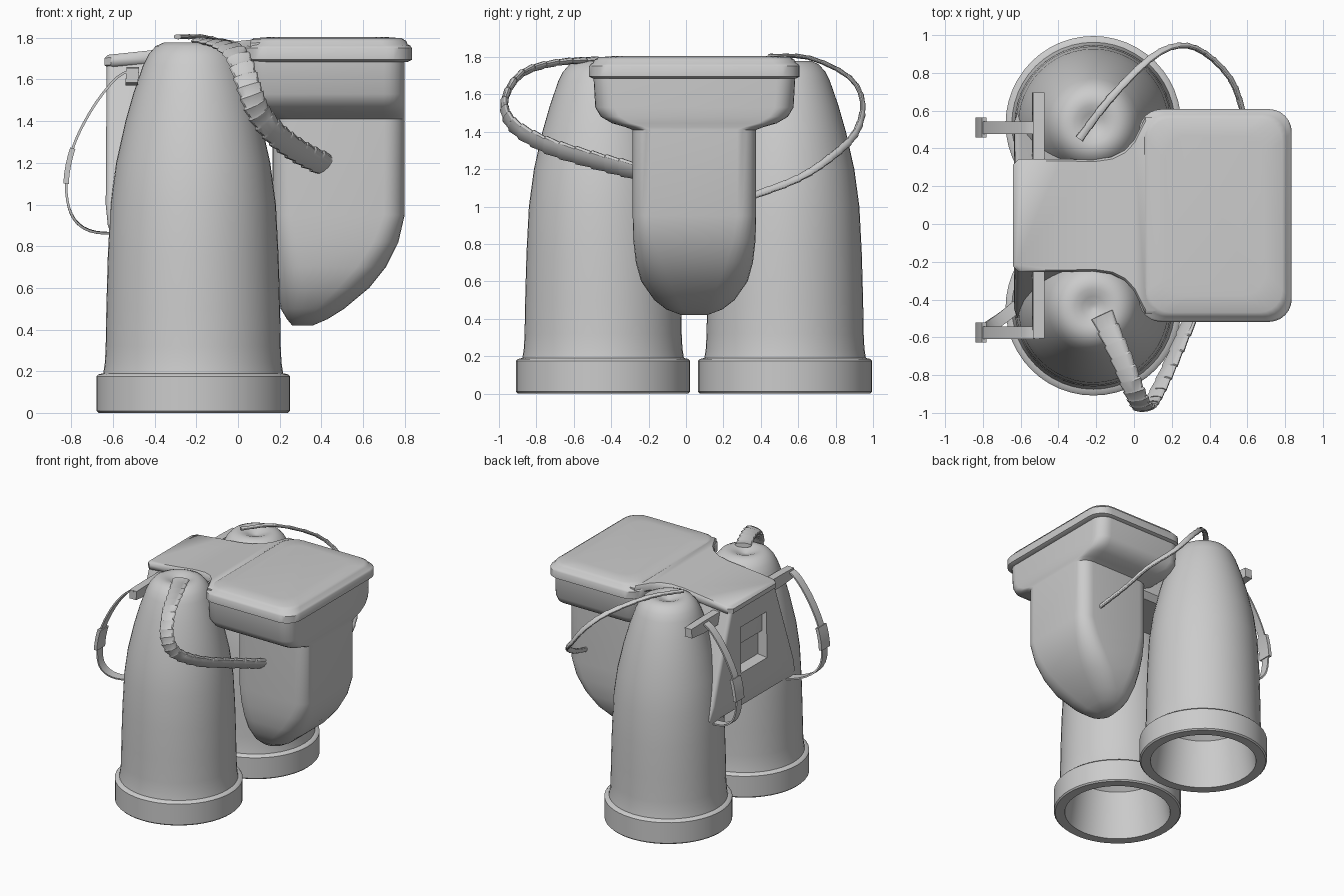
import bpy, bmesh, math
from mathutils import Vector

if "Cube" in bpy.data.objects:
    bpy.data.objects.remove(bpy.data.objects["Cube"])

CY = 0.045  # y of the symmetry plane


def loft(name, loops, angle=35, caps=True):
    """Skin a list of equal-length point loops."""
    bm = bmesh.new()
    rings = [[bm.verts.new(p) for p in l] for l in loops]
    n = len(rings[0])
    for a, b in zip(rings, rings[1:]):
        for i in range(n):
            j = (i + 1) % n
            bm.faces.new((a[i], a[j], b[j], b[i]))
    if caps:
        bm.faces.new(rings[0])
        bm.faces.new(rings[-1])
    bmesh.ops.recalc_face_normals(bm, faces=bm.faces)
    me = bpy.data.meshes.new(name)
    bm.to_mesh(me)
    bm.free()
    ob = bpy.data.objects.new(name, me)
    bpy.context.collection.objects.link(ob)
    smooth(ob, angle)
    return ob


def smooth(ob, angle=35):
    bpy.ops.object.select_all(action='DESELECT')
    ob.select_set(True)
    bpy.context.view_layer.objects.active = ob
    bpy.ops.object.shade_smooth_by_angle(angle=math.radians(angle))


def round_rect(x0, x1, hw, r, z, seg=6):
    """Horizontal rounded rectangle, centred on y = CY."""
    r = min(r, (x1 - x0) / 2 * 0.98, hw * 0.98)
    pts = []
    for k, (cx, cy) in enumerate(((x1 - r, hw - r), (x0 + r, hw - r),
                                  (x0 + r, r - hw), (x1 - r, r - hw))):
        for s in range(seg + 1):
            a = math.pi / 2 * (k + s / seg)
            pts.append((cx + r * math.cos(a), CY + cy + r * math.sin(a), z))
    return pts


def spline(pts, steps):
    """Catmull-Rom through points of any dimension."""
    P = [Vector(p) for p in pts]
    P = [2 * P[0] - P[1]] + P + [2 * P[-1] - P[-2]]
    out = []
    for i in range(1, len(P) - 2):
        a, b, c, d = P[i - 1:i + 3]
        for s in range(steps):
            t = s / steps
            out.append(0.5 * (2 * b + (c - a) * t + (2 * a - 5 * b + 4 * c - d) * t * t
                              + (3 * b - a - 3 * c + d) * t ** 3))
    return out + [P[-2]]


def frame(path, i, wide):
    """Width and thickness directions at one path point."""
    t = (path[min(i + 1, len(path) - 1)] - path[max(i - 1, 0)]).normalized()
    w = (wide - t * wide.dot(t)).normalized()
    return w, t.cross(w)


def ribbon(name, path, width, thick):
    loops = []
    for i, p in enumerate(path):
        w, n = frame(path, i, Vector((0, 1, 0)))
        w, n = w * width / 2, n * thick / 2
        loops.append([p + w + n, p - w + n, p - w - n, p + w - n])
    return loft(name, loops, 30)


def hose(name, pts, w0, w1, width, thick):
    """Flattened ribbed hose, turning from direction w0 to w1."""
    path = spline(pts, 3)
    w0, w1 = Vector(w0), Vector(w1)
    loops = []
    for i, p in enumerate(path):
        k = i / (len(path) - 1)
        w, n = frame(path, i, w0.lerp(w1, min(1, k * 1.4)))
        grow = 0.8 + 0.3 * k
        nxt = path[min(i + 1, len(path) - 1)]
        for f, s in ((0.0, 1.08), (0.9, 0.93)):
            q = p.lerp(nxt, f)
            if i == len(path) - 1 and f:
                continue
            loops.append([q + w * width / 2 * s * math.cos(a) + n * thick / 2 * s * grow * math.sin(a)
                          for a in (math.tau * j / 12 for j in range(12))])
    return loft(name, loops, 30)


# Bell tanks: hollow underneath, dimpled on top
bell = [(0.0, 0.42), (0.28, 0.41), (0.33, 0.36), (0.355, 0.2), (0.375, 0.06), (0.385, 0.0),
        (0.455, 0.0), (0.465, 0.01), (0.465, 0.175), (0.455, 0.185), (0.432, 0.19),
        (0.424, 0.24), (0.42, 0.32), (0.417, 0.5), (0.41, 0.75), (0.397, 1.0),
        (0.37, 1.2), (0.325, 1.4), (0.285, 1.54), (0.24, 1.67), (0.215, 1.72), (0.18, 1.76),
        (0.14, 1.778), (0.1, 1.778), (0.06, 1.762), (0.02, 1.745), (0.0, 1.742)]
for side, cy in (("front", -0.443), ("back", 0.53)):
    loft(side + "_bell_tank", [[(-0.215 + max(r, 0.001) * math.cos(a), cy + max(r, 0.001) * math.sin(a), z)
                                for a in (math.tau * j / 48 for j in range(48))] for r, z in bell])

# Hopper: T-shaped trunk with a curved tapering bottom (z, x0, x1, half width, corner)
hopper = [(0.42, 0.26, 0.36, 0.07, 0.05), (0.45, 0.235, 0.43, 0.15, 0.09), (0.5, 0.205, 0.51, 0.215, 0.13),
          (0.6, 0.185, 0.63, 0.285, 0.15), (0.7, 0.175, 0.71, 0.313, 0.14), (0.82, 0.168, 0.77, 0.327, 0.12),
          (0.95, 0.165, 0.8, 0.33, 0.1), (1.41, 0.165, 0.8, 0.33, 0.1), (1.425, 0.14, 0.8, 0.37, 0.1),
          (1.445, 0.1, 0.8, 0.44, 0.1), (1.48, 0.06, 0.8, 0.5, 0.1), (1.53, 0.04, 0.8, 0.53, 0.1),
          (1.7, 0.035, 0.8, 0.54, 0.1)]
loft("hopper", [round_rect(x0, x1, hw, r, z) for z, x0, x1, hw, r in hopper], 45)

# Lid with a gently domed top (z, inset)
lid = [(1.685, 0.02), (1.695, 0.0), (1.75, 0.0), (1.762, 0.008), (1.768, 0.02),
       (1.785, 0.028), (1.798, 0.05), (1.805, 0.14)]
loft("lid", [round_rect(0.025 + i, 0.835 - i, 0.563 - i, 0.12, z) for z, i in lid], 40)

# Bridge plate flaring into the lid, sloping up toward it
half = [(-0.64, 0.27), (-0.61, 0.3), (-0.4, 0.3), (-0.22, 0.295), (-0.12, 0.31), (-0.05, 0.345),
        (0.0, 0.4), (0.03, 0.46), (0.06, 0.52), (0.2, 0.52)]
outline = half + [(x, -y) for x, y in reversed(half)]
loops = []
for dz, k in ((-0.06, 0.97), (-0.05, 1.0), (-0.015, 1.0), (0.0, 0.965)):
    loops.append([(0.2 + (x - 0.2) * (k + 1) / 2, CY + y * k, 1.718 + dz + 0.075 * min(1, (x + 0.64) / 0.72))
                  for x, y in outline])
loft("bridge_plate", loops, 40)

# Body under the bridge
loft("bridge_body", [round_rect(-0.6, 0.2, hw, 0.05, z) for z, hw in ((1.36, 0.22), (1.4, 0.26), (1.69, 0.27))])

# Back panel flaring downward, with a rectangular recess
panel = loft("back_panel", [round_rect(x0, -0.34, hw, 0.03, z) for z, x0, hw in
                            ((0.86, -0.59, 0.51), (0.872, -0.615, 0.54), (0.9, -0.625, 0.55),
                             (1.0, -0.635, 0.52), (1.69, -0.63, 0.28))])
cutter = loft("recess_cutter", [[(x, CY + s * h, z) for s, z in ((-1, z0), (1, z0), (1, z1), (-1, z1))]
                                for x, h, z0, z1 in ((-0.7, 0.19, 1.12, 1.54), (-0.57, 0.14, 1.17, 1.49))])
cutter.hide_render = True
mod = panel.modifiers.new("recess", 'BOOLEAN')
mod.object = cutter
mod.operation = 'DIFFERENCE'
smooth(panel)
bpy.ops.object.modifier_apply(modifier="recess")
smooth(panel, 30)
bpy.data.objects.remove(cutter)

# Shoulder straps: mounting bar, band and buckle on each side
for side, s, y_top, y_end in (("back", 1, 0.51, 0.51), ("front", -1, -0.575, -0.41)):
    loft(side + "_strap_bar", [[(x, y, z) for x, z in ((-0.54, z0), (-0.48, z0), (-0.475, z1), (-0.535, z1))]
                               for y, z0, z1 in ((CY + s * 0.2, 1.57, 1.66), (CY + s * 0.5, 1.57, 1.66),
                                                 (CY + s * 0.65, 1.585, 1.655))])
    pts = [(-0.5, y_top, 1.65), (-0.58, y_top, 1.61), (-0.68, y_top, 1.49), (-0.76, y_top, 1.35),
           (-0.805, y_top, 1.23), (-0.825, y_top, 1.1),
           (-0.81, y_top, 0.98), (-0.765, y_top * 0.8 + y_end * 0.2, 0.905),
           (-0.69, (y_top + y_end) / 2, 0.868), (-0.59, y_end, 0.862)]
    path = spline(pts, 3)
    ribbon(side + "_strap", path, 0.065, 0.012)
    ribbon(side + "_buckle", path[11:16], 0.105, 0.026)

# Ribbed hoses from the tank tops to the hopper
hose("front_hose", [(-0.17, -0.48, 1.785), (-0.07, -0.7, 1.768), (0.0, -0.88, 1.71), (0.05, -0.97, 1.57),
                    (0.1, -0.93, 1.44), (0.19, -0.75, 1.33), (0.3, -0.5, 1.25), (0.42, -0.27, 1.19)],
     (0.9, 0.4, 0), (0.6, 0, 0.77), 0.115, 0.042)
hose("back_hose", [(-0.29, 0.45, 1.805), (-0.13, 0.66, 1.795), (0.085, 0.875, 1.69), (0.24, 0.945, 1.55),
                   (0.375, 0.905, 1.39), (0.51, 0.77, 1.26), (0.575, 0.6, 1.15), (0.63, 0.365, 1.06)],
     (0.8, -0.6, 0), (-0.4, 0, 0.9), 0.042, 0.028)
